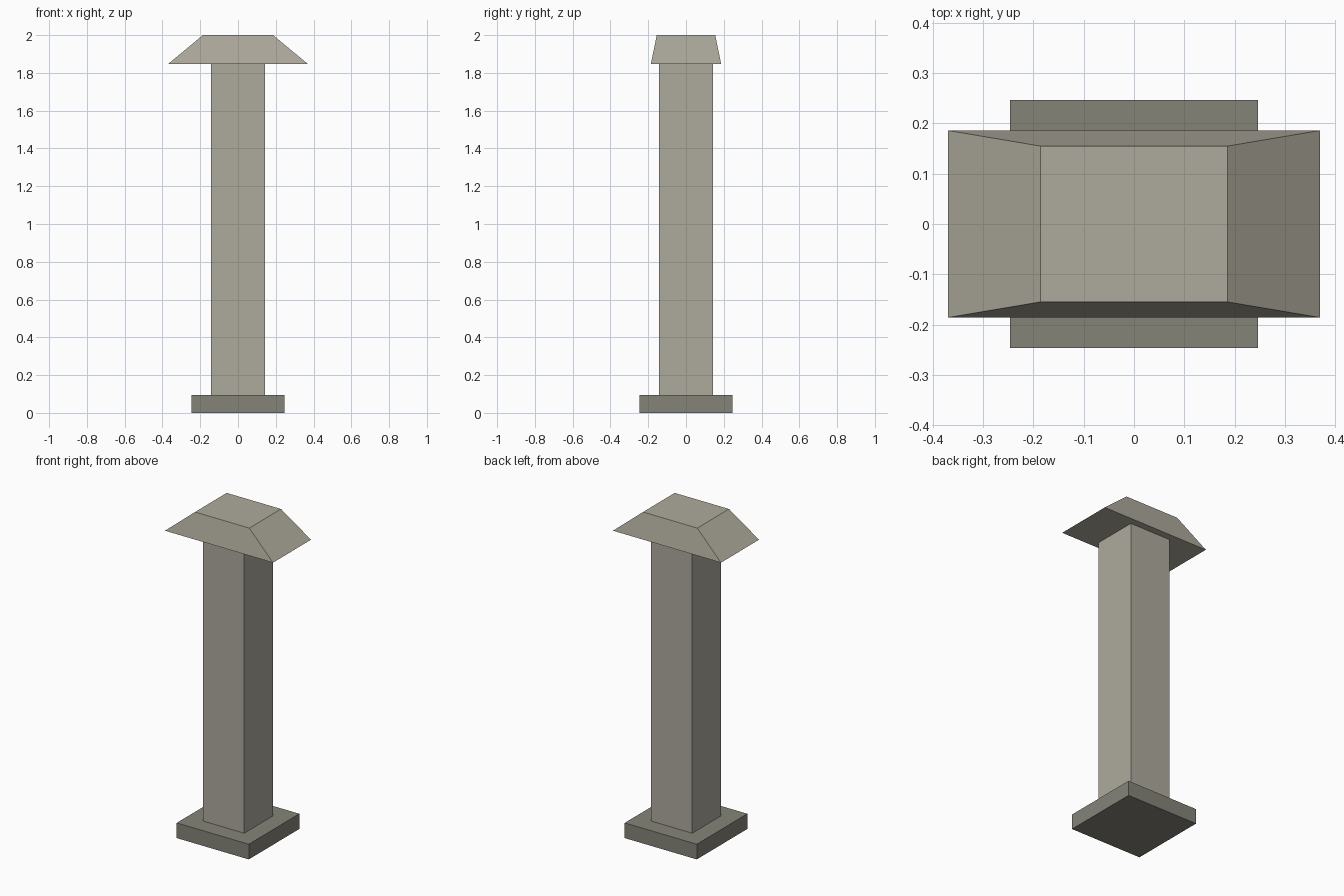
import bpy
import bmesh

if "Cube" in bpy.data.objects:
    bpy.data.objects.remove(bpy.data.objects["Cube"])


def material(name, srgb):
    lin = [((c / 255 + 0.055) / 1.055) ** 2.4 for c in srgb]
    mat = bpy.data.materials.new(name)
    mat.diffuse_color = (*lin, 1.0)
    mat.use_nodes = True
    mat.node_tree.nodes["Principled BSDF"].inputs["Base Color"].default_value = mat.diffuse_color
    return mat


def frustum(name, bottom, top, z0, z1, mat):
    """Four-sided block; bottom and top are (half width, half depth)."""
    bm = bmesh.new()
    bmesh.ops.create_cube(bm, size=2.0)
    for v in bm.verts:
        hx, hy = top if v.co.z > 0 else bottom
        v.co = (v.co.x * hx, v.co.y * hy, z1 if v.co.z > 0 else z0)
    mesh = bpy.data.meshes.new(name)
    bm.to_mesh(mesh)
    bm.free()
    mesh.materials.append(mat)
    obj = bpy.data.objects.new(name, mesh)
    bpy.context.collection.objects.link(obj)
    return obj


light_stone = material("light_stone", (174, 170, 157))
dark_stone = material("dark_stone", (133, 132, 121))

# Square foot, tall square shaft and tapered cap
frustum("base", (0.247, 0.247), (0.247, 0.247), 0.0, 0.094, dark_stone)
frustum("shaft", (0.142, 0.142), (0.142, 0.142), 0.094, 1.847, light_stone)
frustum("cap", (0.37, 0.186), (0.186, 0.155), 1.847, 2.0, light_stone)
